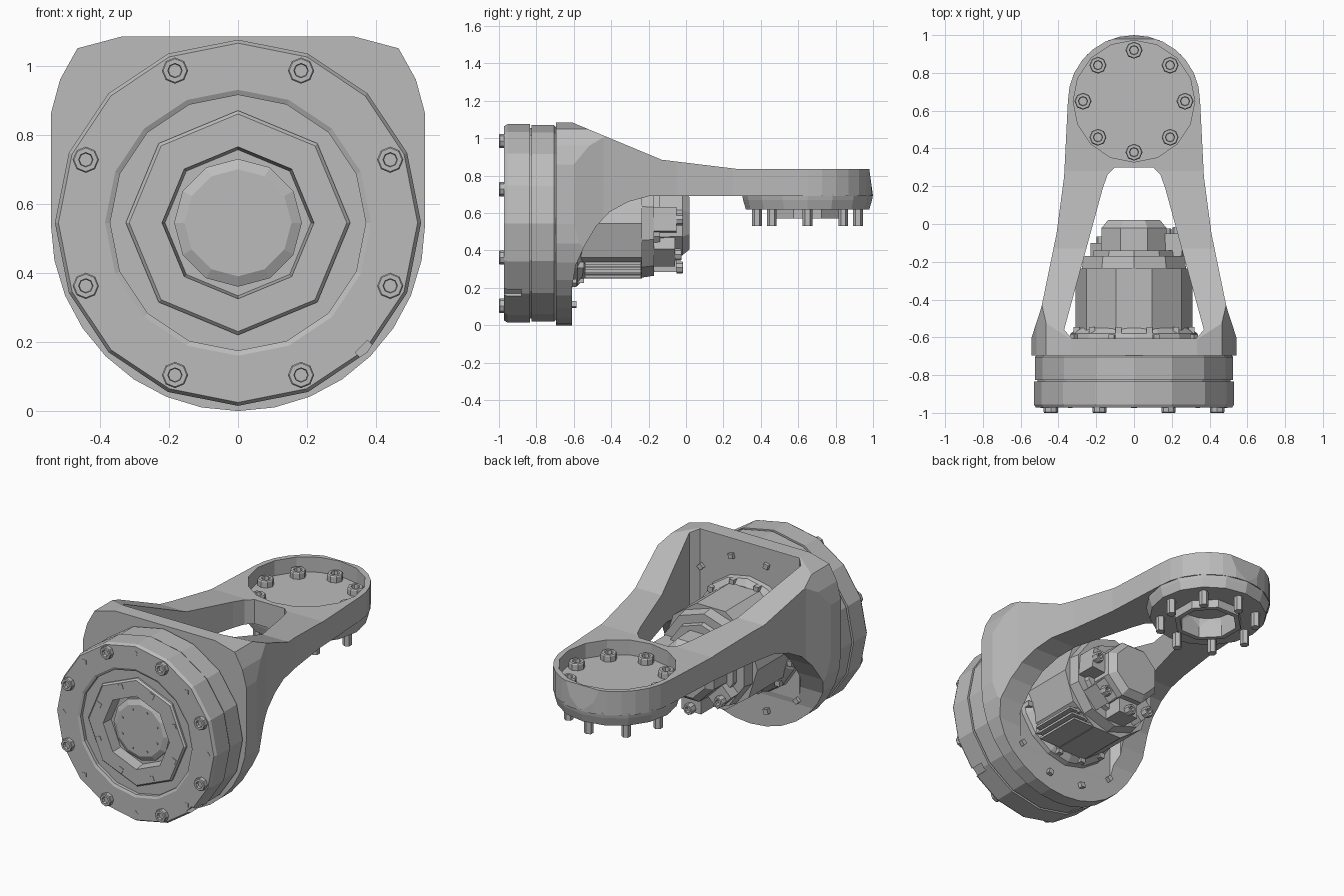
import bpy, bmesh
from math import sin, cos, pi, radians
from mathutils import Vector, Matrix

if "Cube" in bpy.data.objects:
    bpy.data.objects.remove(bpy.data.objects["Cube"])

grey = bpy.data.materials.new("machined grey")
grey.use_nodes = True
grey.diffuse_color = (0.5, 0.5, 0.5, 1)
grey.node_tree.nodes["Principled BSDF"].inputs["Base Color"].default_value = (0.5, 0.5, 0.5, 1)

AXIS = 0.545      # height of the motor axis
PAD = 0.65        # y of the mounting pad centre
# frames: local (u, v, depth) -> world
MOTOR = lambda u, v, d: Vector((u, d, v + AXIS))
PAD_UP = lambda u, v, d: Vector((u, v + PAD, d))
FRONT = lambda u, v, d: Vector((u, d, v))
TOP = lambda u, v, d: Vector((u, v, d))
SIDE = lambda u, v, d: Vector((d, u, v))


def finish(name, bm):
    bmesh.ops.recalc_face_normals(bm, faces=bm.faces)
    mesh = bpy.data.meshes.new(name)
    bm.to_mesh(mesh)
    bm.free()
    mesh.materials.append(grey)
    ob = bpy.data.objects.new(name, mesh)
    bpy.context.scene.collection.objects.link(ob)
    return ob


def loft(name, rings, closed=False):
    """Skin a list of point rings; cap the ends or close the loop."""
    bm = bmesh.new()
    vs = [[bm.verts.new(p) for p in ring] for ring in rings]
    pairs = list(zip(vs, vs[1:])) + ([(vs[-1], vs[0])] if closed else [])
    for a, b in pairs:
        for i in range(len(a)):
            j = (i + 1) % len(a)
            bm.faces.new((a[i], a[j], b[j], b[i]))
    if not closed:
        bm.faces.new(vs[0])
        bm.faces.new(vs[-1])
    return finish(name, bm)


def lathe(name, frame, profile, n, closed=False, centre=(0, 0), phase=pi / 2):
    return loft(name, [[frame(centre[0] + r * cos(phase + 2 * pi * i / n),
                              centre[1] + r * sin(phase + 2 * pi * i / n), d)
                        for i in range(n)] for r, d in profile], closed)


def prism(name, frame, pts, lo, hi):
    return loft(name, [[frame(u, v, d) for u, v in pts] for d in (lo, hi)])


def block(name, frame, centre, size, lo, hi, turn=0.0):
    w, h = size[0] / 2, size[1] / 2
    c, s = cos(turn), sin(turn)
    pts = [(centre[0] + u * c - v * s, centre[1] + u * s + v * c)
           for u, v in ((-w, -h), (w, -h), (w, h), (-w, h))]
    return prism(name, frame, pts, lo, hi)


def boolean(ob, tool, op):
    mod = ob.modifiers.new(op.lower(), 'BOOLEAN')
    mod.object, mod.operation, mod.solver = tool, op, 'EXACT'
    tool.hide_render = True
    tool.hide_set(True)


def around(radius, count, start=0.0):
    for i in range(count):
        a = radians(start) + 2 * pi * i / count
        yield a, (radius * cos(a), radius * sin(a))


def mirrored(half):
    return half + [(-u, v) for u, v in reversed(half) if abs(u) > 1e-6]


# ---- bracket: side, front and top outlines intersected ----
bracket = prism("bracket", SIDE, [
    (-0.695, 0), (-0.61, 0), (-0.61, 0.2), (-0.59, 0.32), (-0.54, 0.43), (-0.48, 0.53),
    (-0.41, 0.605), (-0.31, 0.66), (-0.2, 0.69), (1.0, 0.69), (0.98, 0.835), (0.28, 0.835),
    (-0.13, 0.885), (-0.61, 1.085), (-0.695, 1.085)], -0.6, 0.6)
bottom = [(0.542 * sin(a * pi / 16), 0.542 * (1 - cos(a * pi / 16))) for a in range(9)]
front_shape = prism("front_outline_cutter", FRONT, mirrored(
    bottom + [(0.542, 0.86), (0.515, 0.96), (0.465, 1.05), (0.33, 1.086)]), -0.8, 1.2)
nose = [(0.35 * cos(a * pi / 14), PAD + 0.35 * sin(a * pi / 14)) for a in range(8)]
top_shape = prism("top_outline_cutter", TOP, mirrored(
    [(0.542, -0.8), (0.542, -0.6), (0.49, -0.44), (0.41, -0.05), (0.37, 0.25)] + nose), -0.2, 1.3)
window = prism("window_cutter", TOP, mirrored(
    [(0.33, -0.605), (0.37, -0.56), (0.165, 0.19), (0.14, 0.26), (0.1, 0.3)]), -0.2, 1.3)
pocket = lathe("pocket_cutter", PAD_UP, [(0.322, 0.745), (0.322, 1.0)], 16)
boolean(bracket, front_shape, 'INTERSECT')
boolean(bracket, top_shape, 'INTERSECT')
boolean(bracket, window, 'DIFFERENCE')
boolean(bracket, pocket, 'DIFFERENCE')

# ---- gearbox discs on the front ----
lathe("rear_disc", MOTOR, [(0.525, -0.825), (0.525, -0.705), (0.51, -0.69)], 16)
lathe("disc_seam", MOTOR, [(0.51, -0.84), (0.51, -0.69)], 16)
disc = lathe("front_disc", MOTOR, [(0.37, -0.965), (0.385, -0.972), (0.52, -0.972),
                                   (0.53, -0.955), (0.53, -0.833), (0.37, -0.833)], 16, True)
notch = block("notch_cutter", MOTOR, (0.375, -0.375), (0.05, 0.05), -1.0, -0.88, pi / 4)
boolean(disc, notch, 'DIFFERENCE')
lathe("groove_floor", MOTOR, [(0.3, -0.945), (0.39, -0.945), (0.39, -0.84), (0.3, -0.84)], 12, True)
lathe("output_ring", MOTOR, [(0.22, -0.965), (0.315, -0.965), (0.325, -0.955),
                             (0.325, -0.85), (0.205, -0.85)], 8, True)
lathe("hub_floor", MOTOR, [(0.3, -0.9), (0.3, -0.84)], 8)
lathe("hub_cap", MOTOR, [(0.155, -0.93), (0.185, -0.915), (0.185, -0.89)], 12)


# ---- fasteners ----
def bolt(name, frame, centre, r, base, tip):
    """Head with a recessed square socket; tip is the exposed end."""
    step = tip - base
    lathe(name, frame, [(r, base), (r, base + step * 0.85), (r * 0.9, tip),
                        (r * 0.55, tip), (r * 0.5, base + step * 0.4)], 8, False, centre)


for _, c in around(0.477, 8, 22.5):
    bolt("front_bolt", MOTOR, c, 0.038, -0.97, -1.0)
for a, c in around(0.479, 8):
    block("front_dowel", MOTOR, c, (0.024, 0.024), -0.974, -0.965, a + pi / 4)
for a, c in around(0.268, 8, 22.5):
    block("ring_dowel", MOTOR, c, (0.03, 0.03), -0.968, -0.96, a)
for _, c in around(0.125, 8, 22.5):
    block("cap_pin", MOTOR, c, (0.01, 0.01), -0.933, -0.925)
for a, c in around(0.45, 12, 15):
    block("plate_screw", MOTOR, c, (0.03, 0.03), -0.62, -0.585, a)

# ---- mounting pad under the arm ----
lathe("pad_disc", PAD_UP, [(0.15, 0.70), (0.35, 0.70), (0.345, 0.67), (0.33, 0.62), (0.17, 0.62)],
      16, True)
lathe("pad_boss", PAD_UP, [(0.165, 0.69), (0.195, 0.69), (0.195, 0.57), (0.165, 0.57)], 8, True,
      phase=pi / 8)
for _, c in around(0.27, 8):
    lathe("pad_bolt_shank", PAD_UP, [(0.026, 0.53), (0.026, 0.75)], 6, False, c)
    bolt("pad_bolt_head", PAD_UP, c, 0.045, 0.74, 0.785)

# ---- motor ----
lathe("motor_flange", MOTOR, [(0.345, -0.62), (0.335, -0.58), (0.30, -0.55)], 16)
lathe("motor_body", MOTOR, [(0.31, -0.6), (0.31, -0.235)], 10, phase=0)
lathe("motor_end_plate", MOTOR, [(0.29, -0.235), (0.28, -0.17)], 10)
lathe("encoder_step", MOTOR, [(0.23, -0.18), (0.225, -0.14)], 10)
lathe("encoder_cover", MOTOR, [(0.19, -0.17), (0.185, -0.02), (0.15, 0.02)], 8, phase=pi / 8)
for _, c in around(0.315, 12, 15):
    block("flange_screw", MOTOR, c, (0.032, 0.032), -0.58, -0.545)
# cooling fins on the lower side of the body
for i in range(4):
    block("cooling_fin", MOTOR, (0.12 + 0.03 * i, -0.2), (0.012, 0.17 - 0.03 * i), -0.54, -0.24)
for i in range(3):
    block("cooling_rib", MOTOR, (0.14, -0.285 + 0.03 * i), (0.2 + 0.03 * i, 0.014), -0.54, -0.24)
# lugs and bolts around the motor end
for deg, end in ((5, -0.05), (-45, -0.06), (-90, -0.05), (-135, -0.1)):
    a = radians(deg)
    c = (0.215 * cos(a), 0.215 * sin(a))
    block("end_lug", MOTOR, c, (0.09, 0.13), -0.2, end, a)
    bolt("end_lug_bolt", MOTOR, (1.1 * c[0], 1.1 * c[1]), 0.032, end, end + 0.035)
